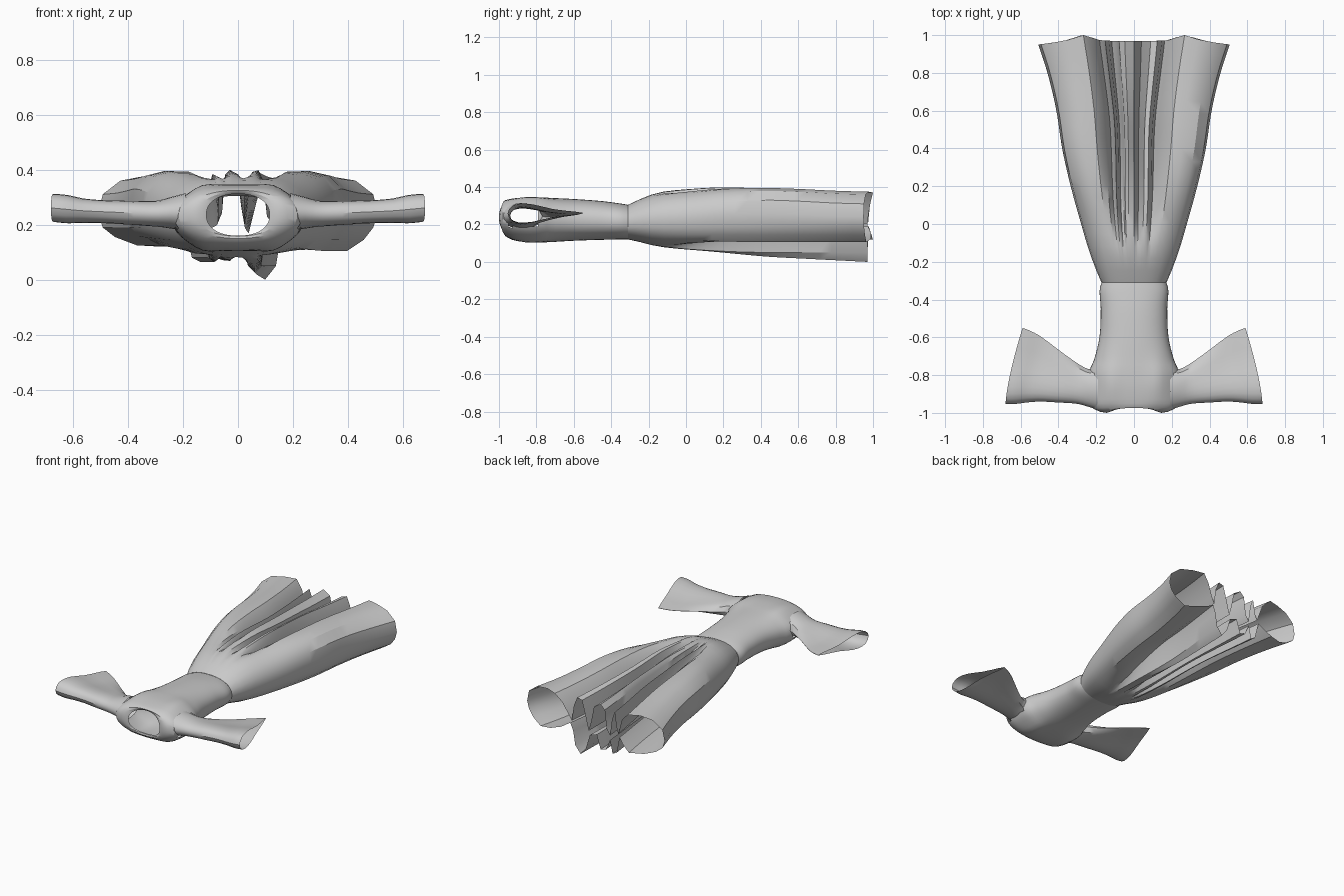
import bpy, bmesh, math

if "Cube" in bpy.data.objects:
    bpy.data.objects.remove(bpy.data.objects["Cube"])


def curve(keys, t):
    """Smooth interpolation of (t, a, b, ...) keys."""
    n = len(keys)
    t = min(max(t, keys[0][0]), keys[-1][0])
    i = max(k for k in range(n - 1) if keys[k][0] <= t)
    a, b = keys[i], keys[i + 1]
    p, q = keys[max(i - 1, 0)], keys[min(i + 2, n - 1)]
    h = b[0] - a[0]
    s = (t - a[0]) / h
    out = []
    for c in range(1, len(a)):
        m0 = (b[c] - p[c]) / (b[0] - p[0]) * h
        m1 = (q[c] - a[c]) / (q[0] - a[0]) * h
        out.append((2*s**3 - 3*s*s + 1) * a[c] + (s**3 - 2*s*s + s) * m0
                   + (3*s*s - 2*s**3) * b[c] + (s**3 - s*s) * m1)
    return out


def loft(name, rings, skip=None):
    """Open tube of cloth through a list of closed rings."""
    bm = bmesh.new()
    vs = [[bm.verts.new(p) for p in r] for r in rings]
    for r0, r1 in zip(vs, vs[1:]):
        n = len(r0)
        for i in range(n):
            j = (i + 1) % n
            quad = (r0[i], r0[j], r1[j], r1[i])
            mid = sum((v.co for v in quad), quad[0].co * 0) / 4
            if not (skip and skip(mid)):
                bm.faces.new(quad)
    bmesh.ops.recalc_face_normals(bm, faces=bm.faces)
    me = bpy.data.meshes.new(name)
    bm.to_mesh(me)
    bm.free()
    ob = bpy.data.objects.new(name, me)
    bpy.context.collection.objects.link(ob)
    bpy.ops.object.select_all(action='DESELECT')
    ob.select_set(True)
    bpy.context.view_layer.objects.active = ob
    bpy.ops.object.shade_smooth_by_angle(angle=math.radians(32))
    return ob


def spow(v, e):
    return math.copysign(abs(v) ** e, v)


# Skirt: hem outline with two wide side tubes and narrow central folds
upper = [(.51, .24), (.495, .31), (.43, .36), (.34, .375), (.27, .37), (.225, .32),
         (.19, .25), (.165, .205), (.15, .31), (.125, .37), (.09, .36), (.065, .27),
         (.04, .17), (.02, .24), (0, .34), (-.05, .37), (-.08, .34), (-.095, .22),
         (-.12, .18), (-.135, .29), (-.155, .345), (-.17, .25), (-.185, .21),
         (-.22, .32), (-.27, .37), (-.35, .375), (-.43, .36), (-.495, .31)]
lower = [(-.51, .24), (-.495, .19), (-.45, .155), (-.37, .125), (-.28, .12), (-.225, .16),
         (-.195, .19), (-.17, .08), (-.14, .065), (-.12, .15), (-.09, .08), (-.05, .07),
         (-.02, .16), (.03, .145), (.06, .05), (.1, 0), (.14, .05), (.155, .14),
         (.175, .19), (.23, .155), (.31, .125), (.4, .105), (.46, .145), (.495, .19)]
# y, half width, low z, high z
skirt_keys = [(-.31, .172, .12, .305), (-.27, .19, .112, .325), (-.15, .235, .083, .37),
              (0, .28, .07, .39), (.2, .335, .064, .405), (.4, .38, .06, .402),
              (.6, .41, .06, .395), (.8, .455, .06, .385), (.98, .51, .06, .38)]
rings = []
STEPS = 20
for k in range(STEPS + 1):
    t = k / STEPS
    y = -.31 + 1.28 * t
    hw, lo, hi = curve(skirt_keys, y)
    s = min(max((y + .2) / .7, 0), 1)
    fold = s * s * (3 - 2 * s)
    ring = []
    for side, pts in ((1, upper), (-1, lower)):
        for hx, hz in pts:
            u = hx / .51
            arch = max(1 - abs(u) ** 2.3, 0) ** (1 / 2.3)
            base = (lo + hi) / 2 + side * arch * (hi - lo) / 2
            # the deepest front fold sinks slowly towards the hem
            hemz = max(hz, .065 * (1 - t)) + (max(hi - .38, 0) if side > 0 else 0)
            # slightly uneven hem
            dy = .03 * math.exp(-((abs(hx) - .27) / .06) ** 2) - .02 * max(abs(u) - .7, 0) / .3
            pinch = 1 - .2 * math.exp(-((y - .45) / .3) ** 2) * math.exp(-(u / .45) ** 4)
            ring.append((u * hw * pinch, y + dy * t ** 4, base + (hemz - base) * fold))
    rings.append(ring)
loft("skirt", rings)

# Bodice: waist to shoulders, turning inwards to the neckline
# y, half width, low z, high z
body_keys = [(-.97, .225, .14, .33), (-.93, .237, .118, .338),
             (-.86, .24, .106, .345), (-.78, .237, .104, .345), (-.72, .212, .106, .342),
             (-.6, .183, .113, .336), (-.45, .176, .118, .325), (-.35, .182, .12, .312),
             (-.31, .172, .12, .305)]
N = 48
ang = [2 * math.pi * i / N for i in range(N)]


def section(y, hw, lo, hi, e=.9, chest=0.0):
    out = []
    for a in ang:
        x = hw * spow(math.cos(a), e)
        z = (lo + hi) / 2 + (hi - lo) / 2 * spow(math.sin(a), e)
        # soft double swell over the chest and shoulder blades
        z += chest * math.sin(a) * math.exp(-((abs(x) - .13) / .05) ** 2)
        out.append((x, y, z))
    return out


def neck(hw, lo, hi, y, dip):
    return [(x, y + dip * (1 - (x / hw) ** 2), z) for x, _, z in section(0, hw, lo, hi)]


rings = []
for k in range(29):
    y = -.31 - .64 * k / 28
    rings.append(section(y, *curve(body_keys, y),
                         chest=.015 * math.exp(-((y + .83) / .12) ** 2)))
rings.append(neck(.215, .138, .33, -.978, .012))
rings.append(neck(.18, .15, .325, -.994, .02))
rings.append(neck(.145, .158, .318, -1.0, .03))
rings.append(neck(.115, .16, .312, -.99, .028))
loft("bodice", rings,
     lambda c: abs(c.x) > .208 and -.955 < c.y < -.795 and .19 < c.z < .30)

# Sleeves: flared, teardrop section, slanted cuff
# x, front y, rear y, low z, high z
sleeve_keys = [(.19, -.985, -.765, .175, .315), (.24, -.968, -.768, .185, .302),
               (.3, -.952, -.745, .19, .29), (.4, -.945, -.69, .197, .29),
               (.5, -.94, -.63, .205, .29), (.57, -.945, -.59, .207, .295),
               (.63, -.953, -.565, .205, .308), (.68, -.953, -.55, .21, .312)]
tear = [(0, 0), (.02, .45), (.07, .8), (.14, .97), (.23, 1), (.34, .9), (.46, .68),
        (.6, .42), (.75, .26), (.9, .14), (1, .02)]
loop = [(v, h) for v, h in tear] + [(v, -h) for v, h in tear[-1:0:-1]]
for side, label in ((1, "right"), (-1, "left")):
    rings = []
    for k in range(19):
        x = .19 + .49 * k / 18
        f, r, lo, hi = curve(sleeve_keys, x)
        p = max((x - .24) / .44, 0)
        full = max(1 - p * 1.5, 0)
        ring = []
        for v, h in loop:
            # rounder at the shoulder, flatter towards the cuff
            rnd = math.copysign(math.sqrt(max(1 - (2 * v - 1) ** 2, 0)), h)
            hh = h + (rnd - h) * full
            sx = x - .09 * p * v ** 1.4
            zc = (lo + hi) / 2
            ring.append((side * sx, f + (r - f) * v, zc + hh * (hi - lo) / 2))
        rings.append(ring)
    loft(label + "_sleeve", rings)
